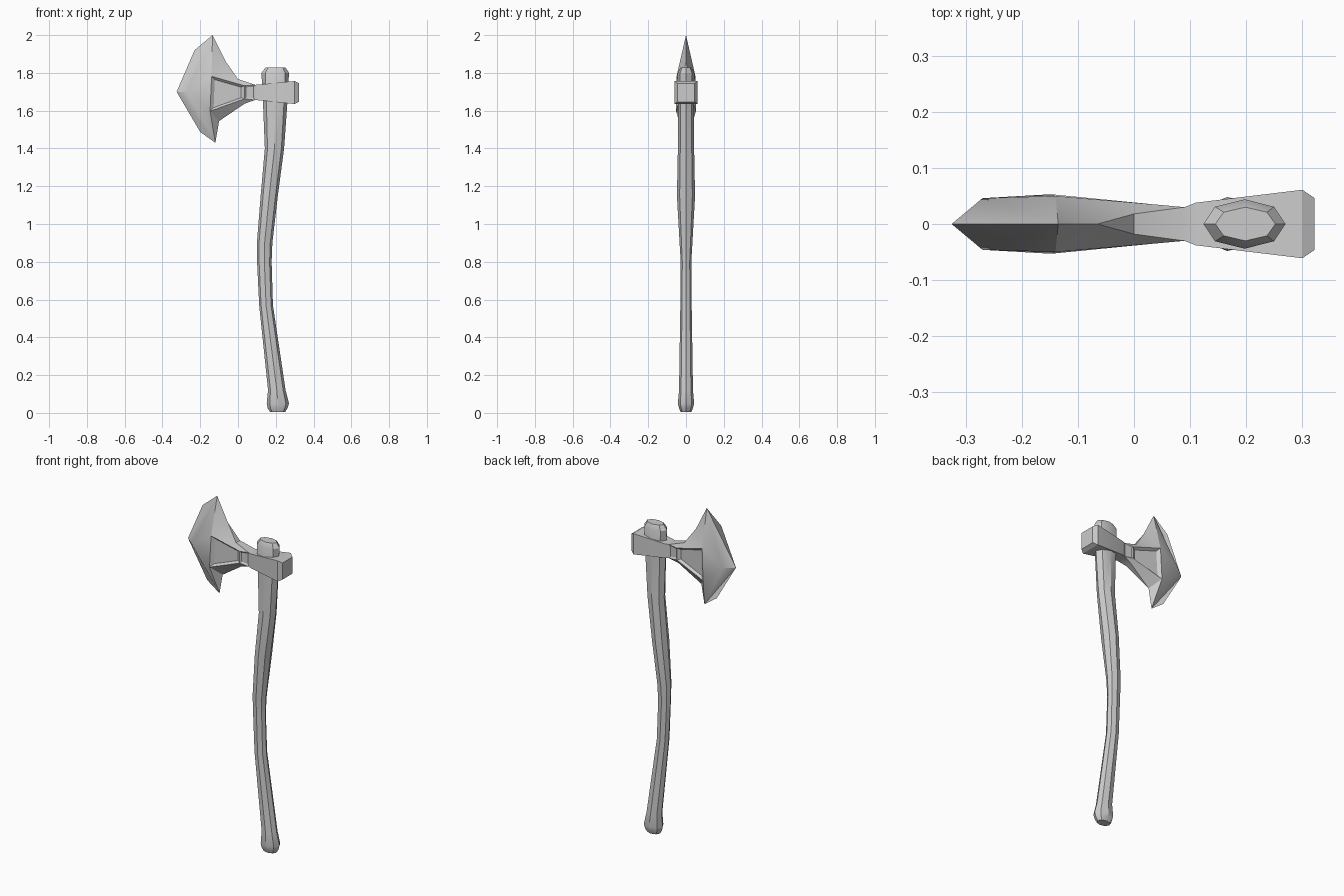
import bpy, bmesh
from math import radians
from mathutils import Matrix, Vector

if "Cube" in bpy.data.objects:
    bpy.data.objects.remove(bpy.data.objects["Cube"])


def finish(name, bm, angle):
    bmesh.ops.recalc_face_normals(bm, faces=bm.faces)
    mesh = bpy.data.meshes.new(name)
    bm.to_mesh(mesh)
    bm.free()
    ob = bpy.data.objects.new(name, mesh)
    bpy.context.collection.objects.link(ob)
    bpy.ops.object.select_all(action='DESELECT')
    ob.select_set(True)
    bpy.context.view_layer.objects.active = ob
    bpy.ops.object.shade_smooth_by_angle(angle=radians(angle))
    return ob


# Handle: eight-sided rings (z, left x, right x, half depth)
rings = [(.005, .170, .250, .028), (.025, .157, .262, .037), (.05, .152, .270, .043),
         (.12, .159, .252, .037), (.57, .112, .185, .030), (.80, .101, .178, .028),
         (.90, .100, .182, .034), (1.15, .120, .211, .048), (1.40, .142, .244, .043),
         (1.65, .132, .262, .043), (1.80, .124, .270, .044), (1.828, .145, .252, .030)]
octagon = [(1, 0), (.72, .7), (0, 1), (-.72, .7), (-1, 0), (-.72, -.7), (0, -1), (.72, -.7)]
bm = bmesh.new()
loops = [[bm.verts.new(((a + b) / 2 + (b - a) / 2 * u, d * v, z)) for u, v in octagon]
         for z, a, b, d in rings]
for lo, hi in zip(loops, loops[1:]):
    for i in range(8):
        j = (i + 1) % 8
        bm.faces.new((lo[i], lo[j], hi[j], hi[i]))
bm.faces.new(loops[0])
bm.faces.new(loops[-1])
finish("handle", bm, 30)

# Axe head: front half as x, z, half thickness, mirrored to the back
pts = {
    # cutting edge
    "T": (-.135, 2.0, 0), "E1": (-.23, 1.92, 0), "E2": (-.325, 1.70, 0),
    "E3": (-.20, 1.487, 0), "B": (-.12, 1.43, 0),
    # upper and lower rims
    "U1": (-.065, 1.86, 0), "U2": (.0, 1.767, .018), "U2c": (.0, 1.767, 0),
    "L1": (-.10, 1.545, 0), "L2": (.035, 1.637, .018), "L2c": (.035, 1.637, 0),
    # bevel ridge and cheek panel
    "R": (-.27, 1.70, .046), "P1": (-.14, 1.782, .050), "P2": (-.148, 1.597, .053),
    "P3": (.035, 1.663, .035), "P4": (.035, 1.732, .035),
    # neck end
    "Nt": (.09, 1.737, .030), "Nb": (.09, 1.656, .030),
    "Ntc": (.09, 1.737, 0), "Nbc": (.09, 1.656, 0),
}
bm = bmesh.new()
V = {k: bm.verts.new((x, -t, z)) for k, (x, z, t) in pts.items()}
for face in ("E2 R T E1", "E2 E3 B R", "R P1 T", "R P2 P1", "R B P2", "T P1 U1",
             "P1 P4 U2 U1", "B L1 P2", "P2 L1 L2 P3", "U2 P4 Nt", "L2 Nb P3",
             "U1 U2 U2c", "L1 L2c L2", "U2 Nt Ntc U2c", "L2 L2c Nbc Nb"):
    bm.faces.new([V[k] for k in face.split()])


def recess(names, shrink, depth):
    outer = [V[k] for k in names.split()]
    mid = sum((v.co for v in outer), Vector()) / len(outer)
    inner = [bm.verts.new(v.co.lerp(mid, shrink) + Vector((0, depth, 0))) for v in outer]
    for i in range(len(outer)):
        j = (i + 1) % len(outer)
        bm.faces.new((outer[i], outer[j], inner[j], inner[i]))
    bm.faces.new(inner)


recess("P1 P2 P3 P4", .2, .013)
recess("P4 P3 Nb Nt", .25, .006)

# Collar sections (x, bottom z, top z, half depth) continue from the neck
prev = [V[k] for k in ("Ntc", "Nt", "Nb", "Nbc")]
for x, z0, z1, d in ((.11, 1.655, 1.738, .038), (.30, 1.635, 1.757, .061),
                     (.322, 1.647, 1.745, .046)):
    cur = [bm.verts.new(p) for p in ((x, 0, z1), (x, -d, z1), (x, -d, z0), (x, 0, z0))]
    for i in range(3):
        bm.faces.new((prev[i], prev[i + 1], cur[i + 1], cur[i]))
    prev = cur
bm.faces.new(prev)

geom = bm.verts[:] + bm.edges[:] + bm.faces[:]
bmesh.ops.mirror(bm, geom=geom, matrix=Matrix.Identity(4), merge_dist=.0005, axis='Y')
bmesh.ops.remove_doubles(bm, verts=bm.verts[:], dist=.0005)
finish("axe_head", bm, 28)
